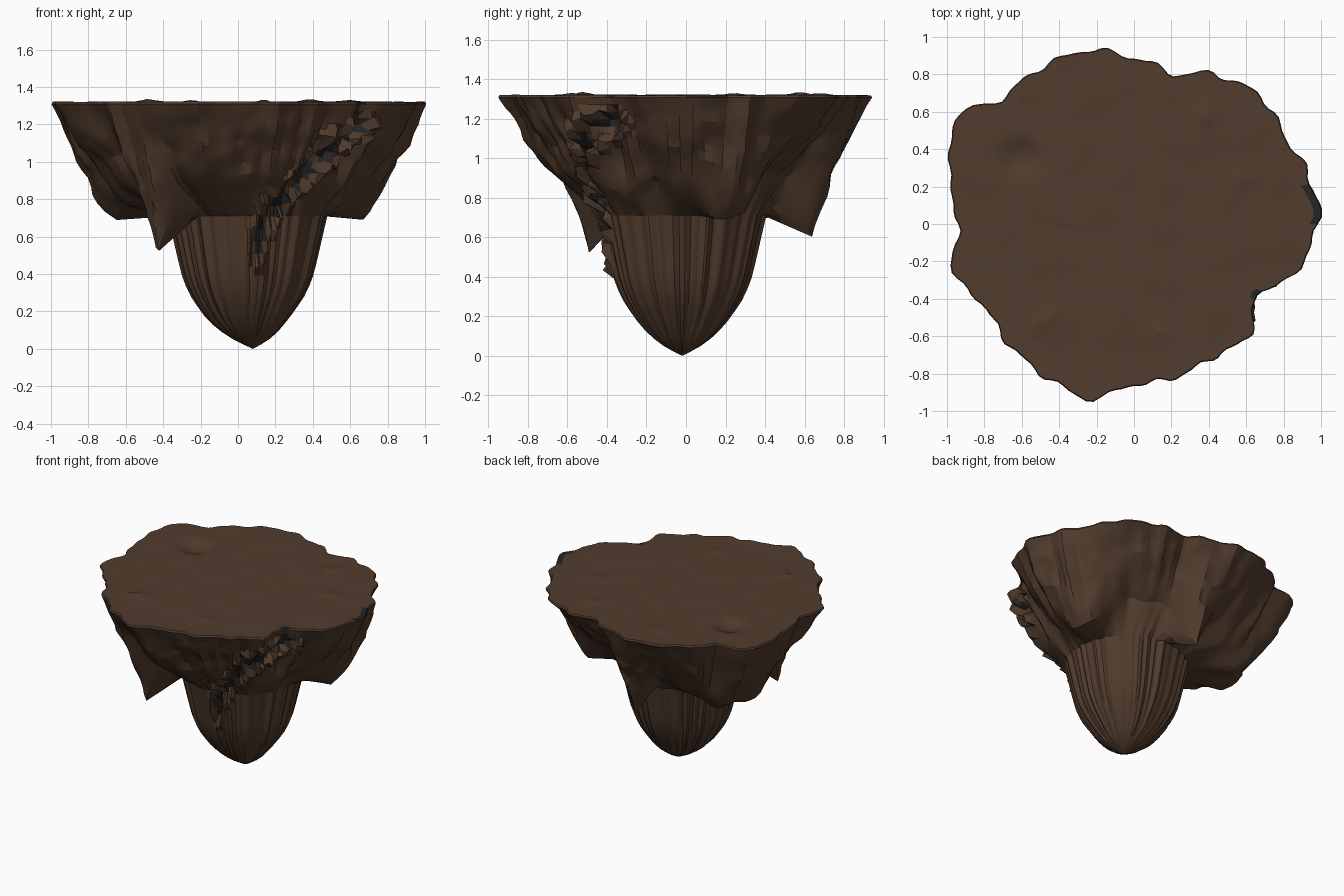
import bpy, bmesh, math, random
from mathutils import Vector, noise, geometry

random.seed(4)
cube = bpy.data.objects.get("Cube")
if cube:
    bpy.data.objects.remove(cube, do_unlink=True)

COLS, STALK_ROWS, SKIRT_ROWS, TOP_ROWS, TOP_Z = 168, 14, 14, 22, 1.32
HEM_ROW = STALK_ROWS + 2
RIM_ROW = HEM_ROW + SKIRT_ROWS

# Rim radius every 15 degrees, counter-clockwise from +x
RIM = [.98, .97, .935, .965, .92, .83, .89, .965, .975, .97, 1.11, 1.02,
       .94, 1.0, .91, .93, .945, .97, .86, .85, .83, .86, .76, .92]
# Lower edge of the skirt: angle, radius, height
HEM = [(0, .62, .80), (12, .69, .70), (26, .68, .71), (36, .58, .87), (46, .53, .94), (75, .52, .92),
       (120, .58, .82), (143, .69, .71), (166, .67, .70), (180, .60, .77), (195, .58, .81),
       (210, .58, .84), (243, .64, .89), (257, .70, .92), (270, .60, .88), (300, .55, .87),
       (325, .55, .78), (345, .58, .87), (360, .62, .80)]
# Hanging spikes: angle, half width, radius, height
SPIKES = [(92, 14, .64, .60), (228.5, 12, .65, .50)]
STALK = [(0, 0), (.03, .06), (.06, .108), (.1, .157), (.15, .205), (.2, .243), (.3, .308),
         (.4, .345), (.5, .368), (.6, .39), (.71, .415)]
# Crack across the front: angle and height
CRACK = [(-76, .52), (-72, .66), (-60, .82), (-53, .98), (-44, 1.10), (-29, 1.20)]
# Dents and mounds on top: x, y, radius, height
BUMPS = [(-.61, .35, .13, -.035), (.38, .58, .08, .015), (-.48, -.52, .06, .015),
         (.14, -.58, .05, .012), (-.25, .68, .05, .01), (.6, .25, .08, .01)]


def material(name, rgb):
    m = bpy.data.materials.new(name)
    m.use_nodes = True
    m.diffuse_color = (*rgb, 1)
    bsdf = m.node_tree.nodes["Principled BSDF"]
    bsdf.inputs["Base Color"].default_value = (*rgb, 1)
    bsdf.inputs["Roughness"].default_value = .9
    return m


def lookup(table, x):
    """Linear interpolation in rows of (x, values...)."""
    for a, b in zip(table, table[1:]):
        if x <= b[0]:
            t = (x - a[0]) / (b[0] - a[0])
            return [p + (q - p) * t for p, q in zip(a[1:], b[1:])]
    return list(table[-1][1:])


def rim_radius(deg):
    i, t = int(deg // 15), deg % 15 / 15
    t = t * t * (3 - 2 * t)
    r = RIM[i % 24] * (1 - t) + RIM[(i + 1) % 24] * t
    r += .025 * max(0, 1 - abs(deg - 6) / 7)
    return r + .012 * math.sin(math.radians(deg * 23)) + .006 * math.sin(math.radians(deg * 41))


def hem(deg):
    """Radius and height of the lower edge, and how curved the skirt is above it."""
    r, z = lookup(HEM, deg)
    z += .012 * math.sin(math.radians(deg * 17))
    curve = .66 + max(0, z - .75)
    for a, w, sr, sz in SPIKES:
        k = max(0, 1 - abs(deg - a) / w)
        r, z, curve = r + (sr - r) * k, z + (sz - z) * k, curve + (1 - curve) * k
    return r, z, curve


def unrolled(deg, z):
    return Vector((math.radians(deg) * .62, z))


def crack_distance(p):
    if p.y > 0 or p.z > 1.27:
        return 9
    q, best = unrolled(math.degrees(math.atan2(p.y, p.x)), p.z), 9
    for start, end in zip(CRACK, CRACK[1:]):
        a, b = unrolled(*start), unrolled(*end)
        near, t = geometry.intersect_point_line(q, a, b)
        best = min(best, (q - a.lerp(b, min(1, max(0, t)))).length)
    return best


def column(deg):
    """Points of one upright slice, from the stalk tip to the middle of the top."""
    ang = math.radians(deg)
    out = Vector((math.cos(ang), math.sin(ang), 0))
    fold = .014 * math.sin(ang * 19 + 3 * math.sin(ang * 3)) + .012 * math.sin(ang * 37 + 2 * math.sin(ang * 5))
    pts = []
    # Folded stalk, with its tip leaning to one side
    for i in range(1, STALK_ROWS + 1):
        z = .71 * (i / STALK_ROWS) ** 1.35
        r = lookup(STALK, z)[0] * (1 + fold * 1.3)
        lean = .05 + .03 * max(0, 1 - z / .15)
        pts.append(Vector((lean, -.02, z)) + out * r)
    # Underside flaring to the hem
    hr, hz, curve = hem(deg)
    edge = out * hr + Vector((0, 0, hz))
    for t in (.35, .7):
        pts.append(pts[STALK_ROWS - 1].lerp(edge, t))
    # Ragged skirt
    rr = rim_radius(deg)
    for i in range(SKIRT_ROWS + 1):
        t = i / SKIRT_ROWS
        r = hr + (rr - hr) * t ** curve
        p = out * r + Vector((0, 0, hz + (TOP_Z - .012 - hz) * t))
        rough = noise.noise(p * 5) * .03 + noise.noise(p * 13) * .02 + fold * .8 - .006
        pts.append(p + out * rough * 4 * t * (1 - t))
    # Torn lips and sunken floor of the crack
    for i, p in enumerate(pts):
        d = crack_distance(p)
        if d < .04:
            pts[i] = p - out * .035
        elif d < .09:
            pts[i] = p + out * random.uniform(-.02, .05) + Vector((0, 0, random.uniform(-.02, .02)))
    # Uneven top
    for i in range(TOP_ROWS):
        p = out * rr * (1 - i / TOP_ROWS)
        z = TOP_Z + noise.noise(p * 5) * .005
        for x, y, size, height in BUMPS:
            d = math.hypot(p.x - x, p.y - y) / size
            z += height * max(0, 1 - d * d) ** 1.5
        pts.append(Vector((p.x, p.y, z)) - out * (.006 if i == 0 else 0))
    return pts


bm = bmesh.new()
grid = [[bm.verts.new(p) for p in column(360 * c / COLS)] for c in range(COLS)]
tip = bm.verts.new((.08, -.02, 0))
middle = bm.verts.new((0, 0, TOP_Z))
for c in range(COLS):
    a, b = grid[c], grid[(c + 1) % COLS]
    bm.faces.new((tip, b[0], a[0]))
    bm.faces.new((a[-1], b[-1], middle))
    deg = 360 * (c + .5) / COLS
    for i in range(len(a) - 1):
        f = bm.faces.new((a[i], b[i], b[i + 1], a[i + 1]))
        mid = f.calc_center_median()
        # Dark stone: crack floor and two chips on the upper lip of the rim
        chip = i in (RIM_ROW, RIM_ROW + 1) and (1 < deg < 13 or 328 < deg < 333)
        broken = math.sin(mid.x * 31 + mid.z * 17) > -.55
        if chip or (i < RIM_ROW and crack_distance(mid) < .042 and broken):
            f.material_index = 1
bmesh.ops.recalc_face_normals(bm, faces=bm.faces)

mesh = bpy.data.meshes.new("floating_rock")
bm.to_mesh(mesh)
bm.free()
rock = bpy.data.objects.new("floating_rock", mesh)
bpy.context.collection.objects.link(rock)
mesh.materials.append(material("brown_earth", (.083, .045, .026)))
mesh.materials.append(material("dark_stone", (.018, .018, .019)))
bpy.context.view_layer.objects.active = rock
rock.select_set(True)
bpy.ops.object.shade_smooth_by_angle(angle=math.radians(18))
